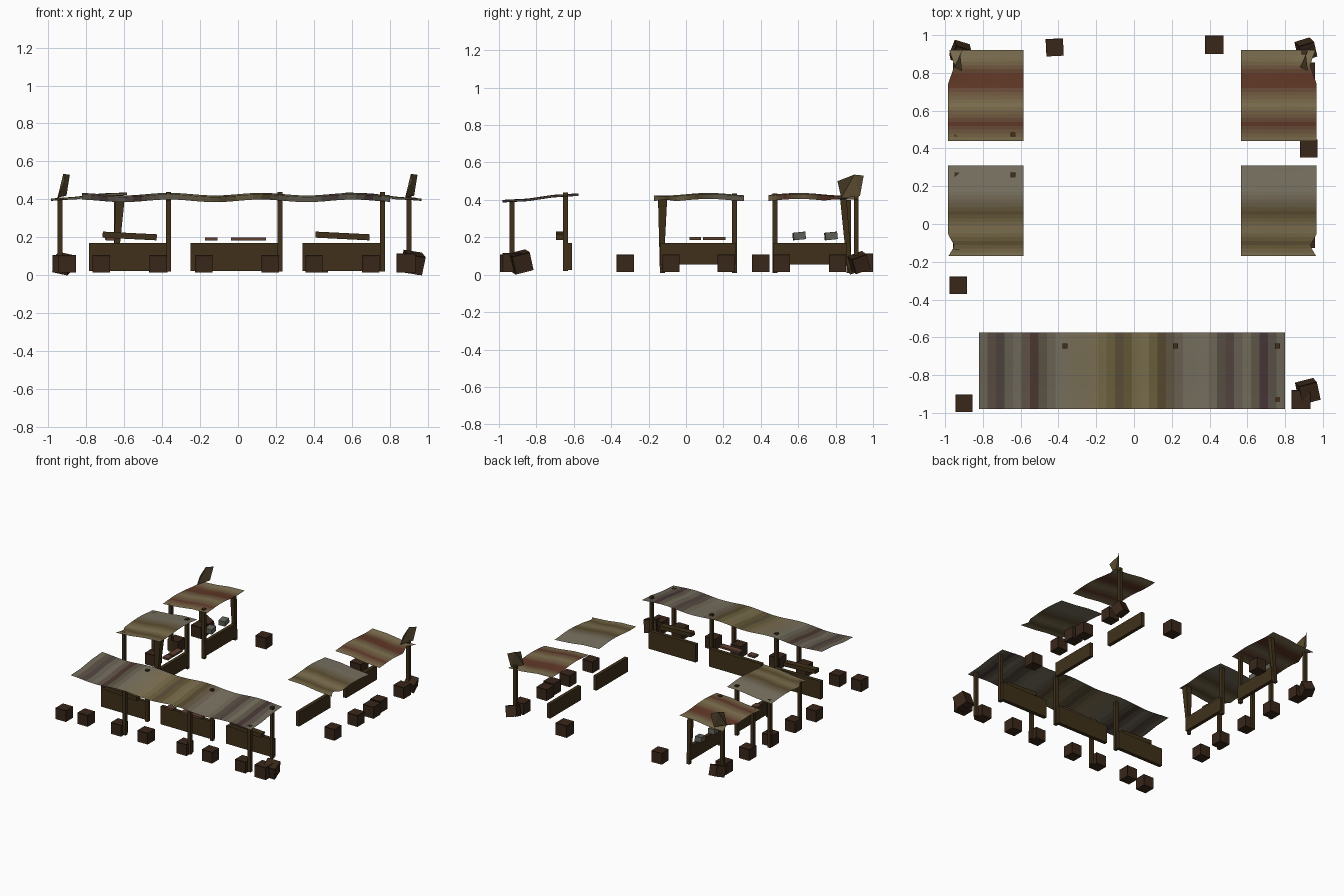
import bpy, bmesh, math, random
from mathutils import Vector, Matrix

if "Cube" in bpy.data.objects:
    bpy.data.objects.remove(bpy.data.objects["Cube"])

random.seed(4)
mats = {}


def mat(c):
    key = tuple(round(v, 2) for v in c)
    if key not in mats:
        m = bpy.data.materials.new("paint")
        m.diffuse_color = (*key, 1)
        m.use_nodes = True
        m.node_tree.nodes["Principled BSDF"].inputs["Base Color"].default_value = m.diffuse_color
        mats[key] = m
    return mats[key]


DARK, WOOD, RUST, GREY = (.035, .02, .012), (.05, .026, .014), (.11, .05, .025), (.12, .12, .1)


def finish(name, bm, colour=None):
    me = bpy.data.meshes.new(name)
    bm.to_mesh(me)
    bm.free()
    ob = bpy.data.objects.new(name, me)
    bpy.context.collection.objects.link(ob)
    if colour:
        me.materials.append(mat(colour))
    return ob


def box(name, loc, size, colour, rot=(0, 0, 0)):
    bm = bmesh.new()
    bmesh.ops.create_cube(bm, size=1)
    bmesh.ops.scale(bm, vec=size, verts=bm.verts)
    ob = finish(name, bm, colour)
    ob.location, ob.rotation_euler = loc, rot
    return ob


def post(name, bottom, top, wb=.026, wt=.026):
    """Square post between two points, tapering from wb to wt."""
    bm = bmesh.new()
    bmesh.ops.create_cube(bm, size=1)
    for v in bm.verts:
        end, w = (Vector(top), wt) if v.co.z > 0 else (Vector(bottom), wb)
        v.co = end + Vector((v.co.x * w, v.co.y * w, 0))
    return finish(name, bm, WOOD)


def crate(x, y, s=.092, turn=0, tilt=0, z=None):
    """Small open-slatted box, drawn as a cube with inset sides."""
    bm = bmesh.new()
    bmesh.ops.create_cube(bm, size=s)
    bmesh.ops.inset_individual(bm, faces=bm.faces[:], thickness=s * .1, depth=-s * .03)
    ob = finish("crate", bm, DARK)
    ob.location = (x, y, z or .015 + s / 2)
    ob.rotation_euler = (tilt, tilt * .6, turn)


def blend(stops, t):
    for (a, ca), (b, cb) in zip(stops, stops[1:]):
        if t <= b:
            f = max(0, (t - a) / (b - a))
            return [p + (q - p) * f for p, q in zip(ca, cb)]
    return stops[-1][1]


def awning(name, start, end, profile, stops, along_x, warp=None, n=24):
    """Sagging cloth sheet: a cross profile (position, height) swept with a wave."""
    bm = bmesh.new()
    rows = []
    for i in range(n + 1):
        t = start + (end - start) * i / n
        row = []
        for p, z in profile:
            co = Vector((t, p, z) if along_x else (p, t, z))
            co.z += .007 * math.sin(t * 13)
            row.append(bm.verts.new(warp(co) if warp else co))
        rows.append(row)
    me_mats = []
    for i, (a, b) in enumerate(zip(rows, rows[1:])):
        m = mat(blend(stops, start + (end - start) * (i + .5) / n))
        if m not in me_mats:
            me_mats.append(m)
        for j in range(len(profile) - 1):
            f = bm.faces.new((a[j], b[j], b[j + 1], a[j + 1]))
            f.material_index = me_mats.index(m)
            f.smooth = True
    bmesh.ops.recalc_face_normals(bm, faces=bm.faces)
    if bm.faces[:][0].normal.z < 0:
        bmesh.ops.reverse_faces(bm, faces=bm.faces)
    ob = finish(name, bm)
    for m in me_mats:
        ob.data.materials.append(m)


# Cloth colours
ASH, PLUM, TAN, OLIVE, RED = (.19, .165, .12), (.065, .04, .033), (.22, .175, .085), (.1, .072, .028), (.12, .045, .023)

# Front awning
awning("front_awning", -.82, .80, [(-.98, .393), (-.845, .40), (-.71, .42), (-.575, .428)],
       [(-.82, ASH), (-.72, PLUM), (-.63, ASH), (-.53, PLUM), (-.4, ASH), (-.2, TAN), (-.06, OLIVE), (.04, TAN),
        (.15, OLIVE), (.28, ASH), (.4, ASH), (.49, PLUM), (.59, ASH), (.69, PLUM), (.8, ASH)], True, n=36)


# Side awnings: front ones pinched, back ones with a torn outer corner
def pinch(co):
    if co.y < -.05:
        f = max(0, 1 - abs(co.y + .115) / .06)
        if abs(co.x) > .9:
            co.x -= math.copysign(.035 * f, co.x)
            co.z += .012 * f
    return co


def tear(co):
    if co.y > .74:
        f = max(0, 1 - abs(co.y - .84) / .1)
        if abs(co.x) > .9:
            co.x -= math.copysign(.035 * f, co.x)
            co.z += .02 * f
    return co


for s, shift in ((-1, -.0), (1, -.018)):
    prof = [(s * .985 + shift, .398), (s * .85 + shift, .408), (s * .72 + shift, .425), (s * .585 + shift, .43)]
    side = "left" if s < 0 else "right"
    awning(side + "_front_awning", -.17, .31, prof,
           [(-.17, TAN), (-.1, OLIVE), (-.03, TAN), (.06, OLIVE), (.17, ASH), (.31, ASH)], False, pinch)
    awning(side + "_back_awning", .44, .92, prof,
           [(.44, TAN), (.53, RED), (.63, TAN), (.73, RED), (.8, RED), (.88, TAN), (.92, TAN)], False, tear)
    # Torn cloth flap standing up at the outer back corner
    bm = bmesh.new()
    x = s * .915
    pts = [(x - .035, .83, .41), (x + .005, .81, .50), (x - .005, .90, .535), (x + .03, .95, .53), (x + .012, .93, .42)]
    v = [bm.verts.new(p) for p in pts]
    for tri in ((0, 1, 2), (0, 2, 4), (2, 3, 4)):
        bm.faces.new([v[k] for k in tri])
    finish(side + "_torn_flap", bm, OLIVE)

# Counters
for x0, x1 in ((-.785, -.365), (-.25, .22), (.34, .765)):
    box("front_counter", ((x0 + x1) / 2, -.625, .097), (x1 - x0, .03, .146), WOOD)
for s in (-1, 1):
    for y0, y1 in ((-.14, .265), (.465, .86)):
        box("side_counter", (s * .635, (y0 + y1) / 2, .112), (.028, y1 - y0, .116), WOOD)

# Front stall posts
for x in (-.365, .22, .76):
    post("front_outer_post", (x, -.93, .02), (x, -.93, .395))
    post("front_inner_post", (x, -.645, .02), (x, -.645, .44))

# Left stall posts, two of them leaning
for y in (-.125, .26, .475, .87):
    post("left_outer_post", (-.937, y, .01), (-.937, y, .40))
for y in (.26, .475):
    post("left_inner_post", (-.64, y, .03), (-.64, y, .435))
post("leaning_post", (-.645, -.13, .03), (-.62, -.125, .42), .02, .05)
post("leaning_post", (-.64, .875, .03), (-.63, .84, .42), .026, .035)

# Single right stall post
post("right_back_post", (.9, .91, .02), (.9, .91, .43))

# Goods on the counters
for x in (-.57, .55):
    box("goods_plank", (x, -.67, .208), (.285, .05, .032), WOOD, (0, .05, 0))
box("goods_small", (-.14, -.66, .193), (.065, .05, .016), RUST)
box("goods_long", (.055, -.66, .193), (.185, .05, .016), RUST)
box("goods_small", (-.67, .05, .193), (.05, .06, .016), RUST)
box("goods_long", (-.67, .15, .193), (.05, .12, .016), RUST)
for y in (.605, .775):
    box("goods_tin", (-.67, y, .207), (.055, .065, .04), GREY, (.1, 0, .1))

# Crates: rows behind every stall, then loose ones
for x in (-.72, -.42, -.18, .17, .40, .70):
    crate(x, -.925)
for s in (-1, 1):
    for y in (-.08, .215, .51, .81):
        crate(s * .912, y)
crate(-.9, -.948)
crate(.885, -.93, .1)
crate(.92, -.885, .1, .25, .25, .068)
crate(-.93, -.325)
crate(.925, .40, .094)
crate(-.42, .935, turn=.05)
crate(.425, .95, .098)
crate(.91, .925, .085, .3, .35, .065)
crate(-.92, .91, .085, -.3, .35, .062)
